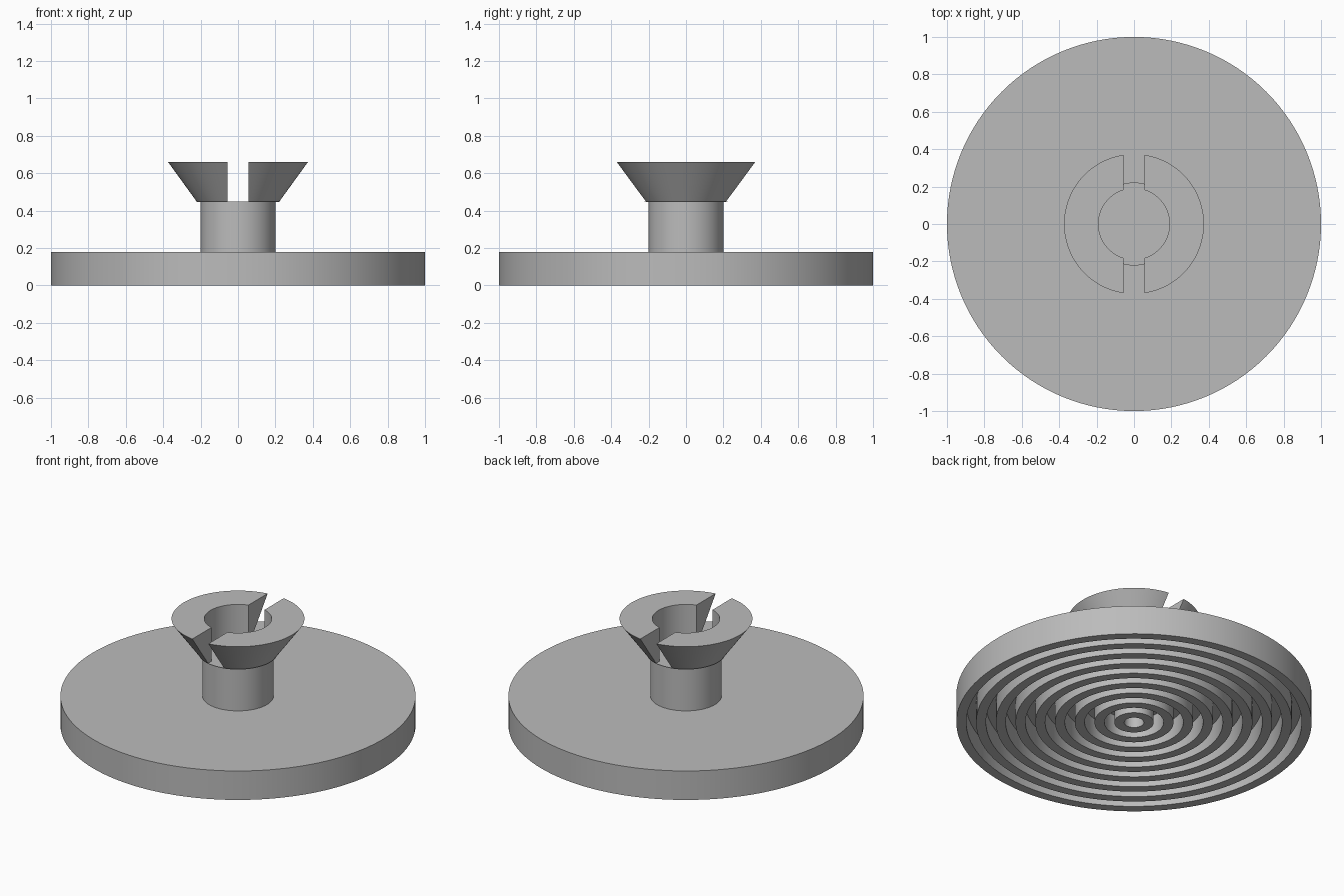
import bpy
import bmesh
import math

SEGMENTS = 128
RINGS = 9
BASE_TOP = 0.18
GROOVE_TOP = 0.12
FLOOR = 0.45
SLOT_HALF = 0.055

if "Cube" in bpy.data.objects:
    bpy.data.objects.remove(bpy.data.objects["Cube"], do_unlink=True)

grey = bpy.data.materials.new("plain grey")
grey.use_nodes = True
grey.diffuse_color = (0.5, 0.5, 0.5, 1)
grey.node_tree.nodes["Principled BSDF"].inputs["Base Color"].default_value = grey.diffuse_color


def lathe(profile, closed=False):
    """Turn an (r, z) profile around the z axis."""
    bm = bmesh.new()
    verts = [bm.verts.new((r, 0, z)) for r, z in profile]
    edges = [bm.edges.new(pair) for pair in zip(verts, verts[1:])]
    if closed:
        edges.append(bm.edges.new((verts[-1], verts[0])))
    bmesh.ops.spin(bm, geom=verts + edges, cent=(0, 0, 0), axis=(0, 0, 1),
                   angle=math.tau, steps=SEGMENTS)
    bmesh.ops.remove_doubles(bm, verts=bm.verts, dist=1e-5)
    bmesh.ops.recalc_face_normals(bm, faces=bm.faces)
    return bm


def finish(bm, name):
    mesh = bpy.data.meshes.new(name)
    bm.to_mesh(mesh)
    bm.free()
    mesh.materials.append(grey)
    obj = bpy.data.objects.new(name, mesh)
    bpy.context.collection.objects.link(obj)
    bpy.ops.object.select_all(action='DESELECT')
    obj.select_set(True)
    bpy.context.view_layer.objects.active = obj
    bpy.ops.object.shade_smooth_by_angle(angle=math.radians(30))
    return obj


# Round base with concentric ribs and grooves underneath
profile = [(0, BASE_TOP), (1, BASE_TOP)]
step = 1 / RINGS
for i in range(RINGS):
    outer = 1 - i * step
    inner = outer - step / 2
    profile += [(outer, 0), (inner, 0), (inner, GROOVE_TOP)]
    profile.append((max(outer - step, 0) if i < RINGS - 1 else 0, GROOVE_TOP))
finish(lathe(profile), "grooved_base")

# Central post with a thin lip that forms the slot floor
finish(lathe([(0.2, BASE_TOP), (0.2, FLOOR - 0.003), (0.222, FLOOR - 0.003),
              (0.222, FLOOR), (0, FLOOR)]), "post")

# Flared collar: one half trimmed flat at the slot, then mirrored
bm = lathe([(0.19, FLOOR), (0.222, FLOOR), (0.374, 0.66), (0.19, 0.66)], closed=True)
cut = bmesh.ops.bisect_plane(bm, geom=bm.verts[:] + bm.edges[:] + bm.faces[:],
                             plane_co=(SLOT_HALF, 0, 0), plane_no=(1, 0, 0),
                             clear_inner=True)
bmesh.ops.holes_fill(bm, edges=[e for e in bm.edges if e.is_boundary], sides=0)
bmesh.ops.recalc_face_normals(bm, faces=bm.faces)
collar = finish(bm, "split_collar")
mirror = collar.modifiers.new("other_half", 'MIRROR')
mirror.use_axis = (True, False, False)
